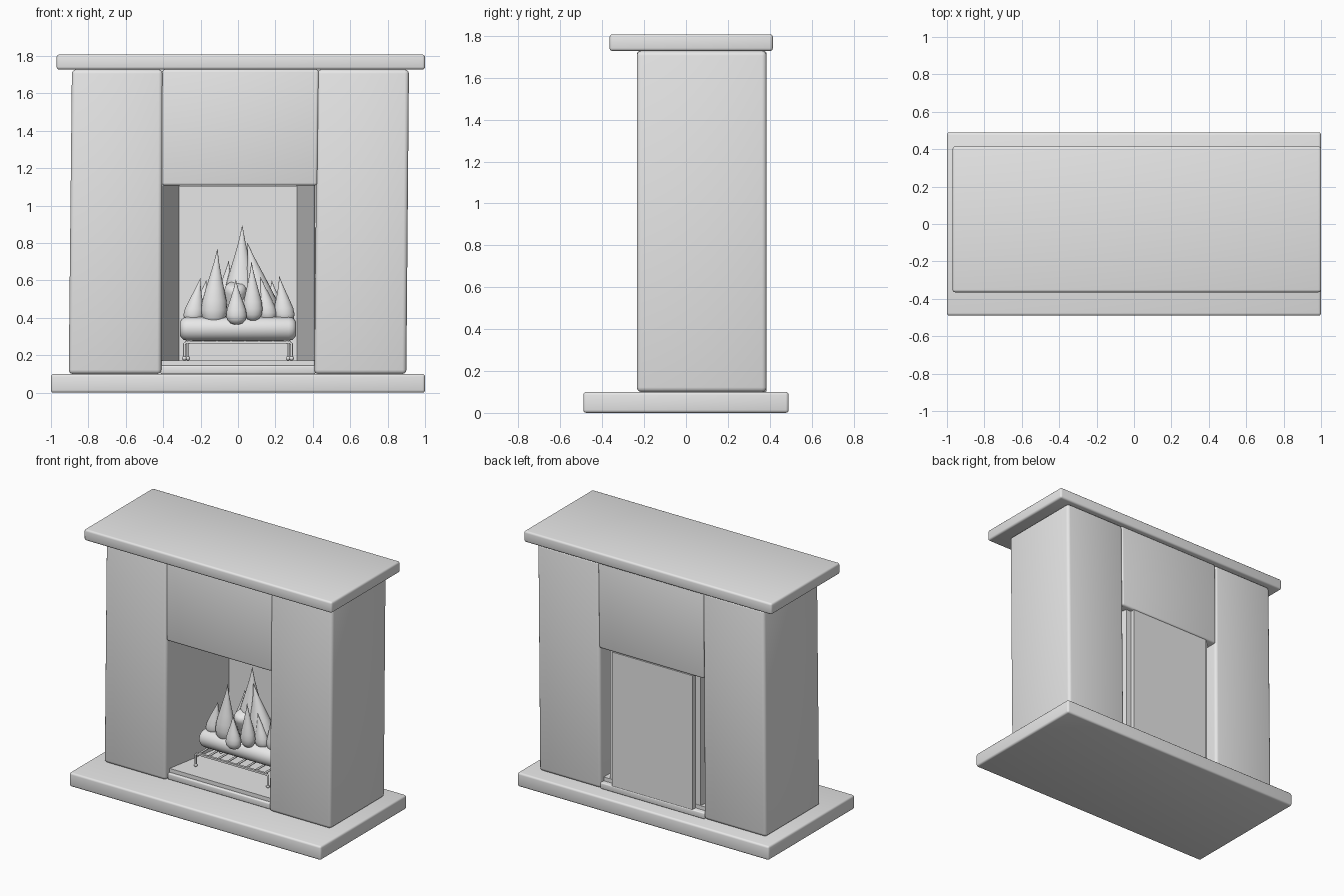
import bpy, bmesh, math
from mathutils import Vector

if "Cube" in bpy.data.objects:
    bpy.data.objects.remove(bpy.data.objects["Cube"])

stone = bpy.data.materials.new("light_grey")
stone.diffuse_color = (0.8, 0.8, 0.8, 1)
stone.use_nodes = True
stone.node_tree.nodes["Principled BSDF"].inputs["Base Color"].default_value = stone.diffuse_color


def finish(bm, name, angle=40):
    bmesh.ops.recalc_face_normals(bm, faces=bm.faces)
    me = bpy.data.meshes.new(name)
    bm.to_mesh(me)
    bm.free()
    me.materials.append(stone)
    ob = bpy.data.objects.new(name, me)
    bpy.context.collection.objects.link(ob)
    bpy.ops.object.select_all(action='DESELECT')
    ob.select_set(True)
    bpy.context.view_layer.objects.active = ob
    bpy.ops.object.shade_smooth_by_angle(angle=math.radians(angle))
    return ob


def block(name, x, y, z, bevel=0.0, top_x=None):
    """Box from ranges, optionally with a shifted top and rounded edges."""
    bm = bmesh.new()
    bmesh.ops.create_cube(bm, size=1)
    for v in bm.verts:
        up = v.co.z > 0
        xr = top_x if (up and top_x) else x
        v.co = (xr[v.co.x > 0], y[v.co.y > 0], z[up])
    if bevel:
        bmesh.ops.bevel(bm, geom=bm.edges[:], offset=bevel, segments=3,
                        profile=0.5, affect='EDGES')
    return finish(bm, name)


def prism(name, outline, z0, z1):
    bm = bmesh.new()
    f = bm.faces.new([bm.verts.new((px, py, z0)) for px, py in outline])
    r = bmesh.ops.extrude_face_region(bm, geom=[f])
    for v in r['geom']:
        if isinstance(v, bmesh.types.BMVert):
            v.co.z = z1
    return finish(bm, name)


def sweep(name, centres, radii, axis_rot=None, sides=20, flat=1.0):
    """Rings along centres; ring plane is turned so z follows axis_rot."""
    bm = bmesh.new()
    rings = []
    for c, r in zip(centres, radii):
        ring = []
        for i in range(sides):
            a = 2 * math.pi * i / sides
            p = Vector((r * math.cos(a), r * flat * math.sin(a), 0))
            if axis_rot:
                p.rotate(axis_rot)
            ring.append(bm.verts.new(Vector(c) + p))
        rings.append(ring)
    for a, b in zip(rings, rings[1:]):
        for i in range(sides):
            j = (i + 1) % sides
            bm.faces.new((a[i], a[j], b[j], b[i]))
    bm.faces.new(rings[0][::-1])
    bm.faces.new(rings[-1])
    return finish(bm, name, 60)


def log(name, a, b, r):
    a, b = Vector(a), Vector(b)
    d = (b - a).normalized()
    n = (b - a).length
    steps = [(0, .55), (.1, .75), (.3, .92), (.6, 1)]
    prof = [(t * r, k * r) for t, k in steps]
    prof += [(n - t * r, k * r) for t, k in reversed(steps)]
    sweep(name, [a + d * t for t, _ in prof], [k for _, k in prof],
          d.to_track_quat('Z', 'Y'), 24)


def flame(name, x, y, z0, z1, r, lean):
    """Teardrop with its tip shifted sideways by lean."""
    prof = [(0, .25), (.03, .6), (.1, .9), (.2, 1), (.32, .93), (.48, .7),
            (.65, .44), (.82, .2), (.93, .08), (1, .01)]
    sweep(name, [(x + lean * t ** 1.5, y, z0 + (z1 - z0) * t) for t, _ in prof],
          [k * r for _, k in prof], flat=0.8)


def rod(name, pts, r=0.007):
    cu = bpy.data.curves.new(name, 'CURVE')
    cu.dimensions = '3D'
    cu.bevel_depth = r
    cu.bevel_resolution = 2
    cu.use_fill_caps = True
    s = cu.splines.new('POLY')
    s.points.add(len(pts) - 1)
    for p, co in zip(s.points, pts):
        p.co = (*co, 1)
    cu.materials.append(stone)
    ob = bpy.data.objects.new(name, cu)
    bpy.context.collection.objects.link(ob)


# surround
block("hearth_base", (-1, 1), (-.49, .49), (0, .1), .014)
block("mantel_shelf", (-.97, 1), (-.365, .415), (1.728, 1.808), .014)
block("left_pillar", (-.905, -.41), (-.235, .385), (.1, 1.728), .022, (-.888, -.402))
block("right_pillar", (.408, .9), (-.235, .385), (.1, 1.728), .022, (.424, .914))
block("lintel", (-.408, .424), (-.235, .385), (1.108, 1.728), .014, (-.405, .432))

# firebox with splayed side walls
block("firebox_floor", (-.415, .415), (-.21, .385), (.1, .145), .008)
block("floor_plate", (-.41, .41), (-.19, .35), (.143, .172))
block("firebox_back", (-.32, .32), (.345, .382), (.14, 1.106))
for s, side in ((-1, "left"), (1, "right")):
    prism(side + "_firebox_wall",
          [(s * .41, -.19), (s * .314, .347), (s * .36, .347), (s * .45, -.19)],
          .14, 1.109)

# grate
for y, end in ((-.07, "front"), (.19, "rear")):
    block(end + "_grate_rail", (-.28, .28), (y - .008, y + .008), (.262, .276))
    for s, side in ((-1, "left"), (1, "right")):
        x = s * (.287 if end == "front" else .268)
        rod(f"{end}_{side}_grate_leg",
            [(s * .255, y, .268), (s * .275, y, .272), (x, y, .26), (x, y, .18)])
        bm = bmesh.new()
        bmesh.ops.create_uvsphere(bm, u_segments=12, v_segments=8, radius=.012)
        bmesh.ops.translate(bm, verts=bm.verts, vec=(x, y, .184))
        finish(bm, f"{end}_{side}_grate_foot")
for i in range(8):
    x = -.262 + i * .0749
    rod(f"grate_bar_{i + 1}", [(x, -.07, .272), (x, .19, .272)])

# logs
log("front_log", (-.31, .04, .342), (.31, .04, .342), .064)
log("rear_log", (-.27, .16, .335), (.27, .16, .335), .06)
log("leaning_log", (-.02, .17, .36), (-.012, .06, .58), .06)

# flames: x, y, bottom, tip, radius, lean
flames = [
    (-.24, .06, .37, .615, .055, .04),
    (-.13, .04, .36, .77, .07, .02),
    (-.07, .15, .38, .705, .07, .02),
    (.015, .13, .37, .895, .1, .008),
    (.13, .10, .36, .80, .095, -.08),
    (.25, .06, .37, .625, .055, -.03),
    (.08, .0, .385, .70, .052, -.008),
    (-.008, -.04, .365, .605, .055, -.004),
    (.16, .05, .38, .62, .05, -.04),
    (-.2, .14, .37, .6, .06, .03),
    (.2, .15, .37, .6, .06, -.02),
]
for i, f in enumerate(flames):
    flame(f"flame_{i + 1}", *f)
